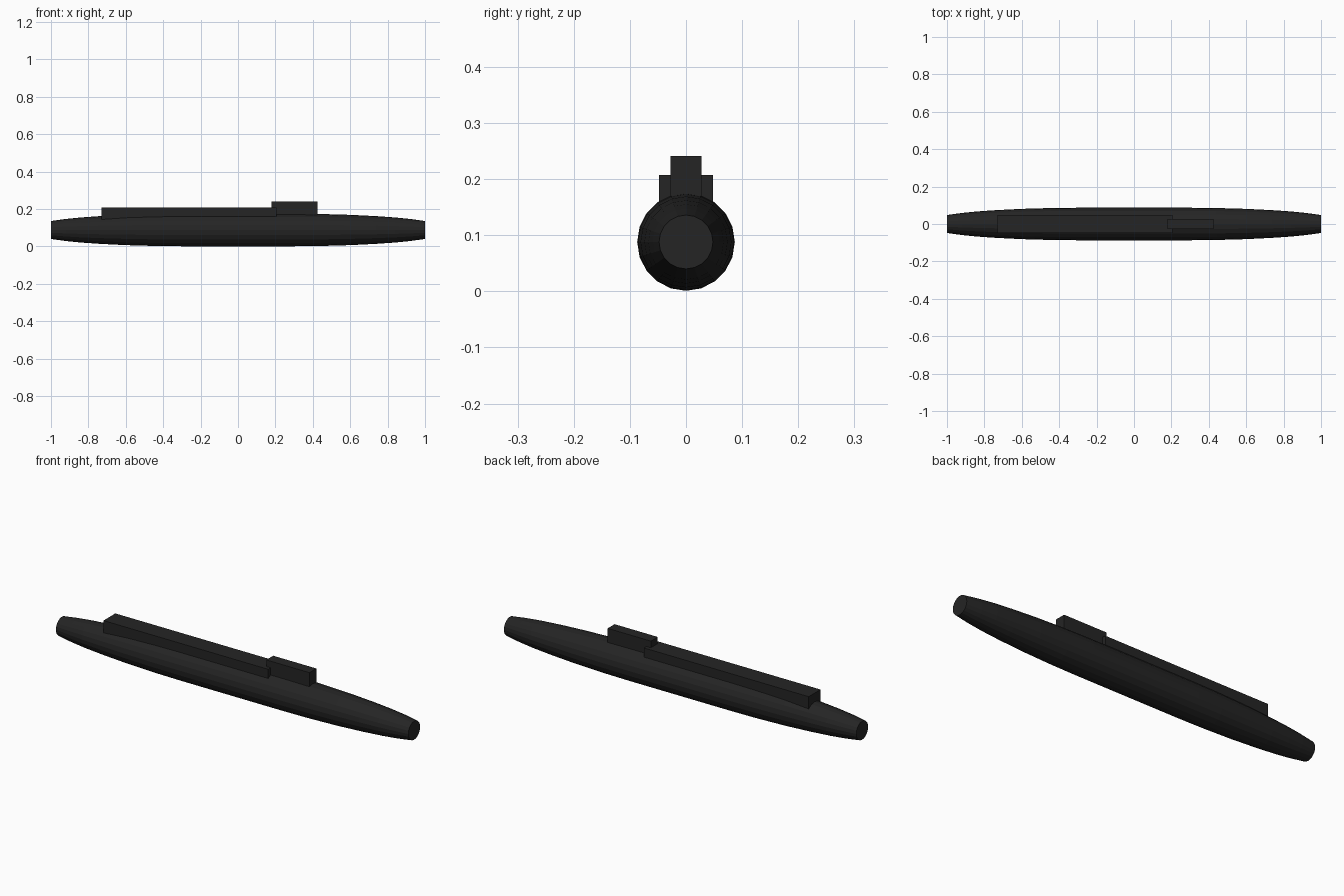
import bpy
import bmesh
import math

cube = bpy.data.objects.get("Cube")
if cube:
    bpy.data.objects.remove(cube, do_unlink=True)

# Single dark paint
paint = bpy.data.materials.new("charcoal_black")
paint.use_nodes = True
COLOR = (0.018, 0.018, 0.018, 1)
paint.diffuse_color = COLOR
paint.node_tree.nodes["Principled BSDF"].inputs["Base Color"].default_value = COLOR


def finish(name, bm):
    bmesh.ops.recalc_face_normals(bm, faces=bm.faces)
    mesh = bpy.data.meshes.new(name)
    bm.to_mesh(mesh)
    bm.free()
    mesh.materials.append(paint)
    obj = bpy.data.objects.new(name, mesh)
    bpy.context.collection.objects.link(obj)
    return obj


def box(name, x0, x1, half_width, z0, z1):
    bm = bmesh.new()
    bmesh.ops.create_cube(bm, size=1)
    for v in bm.verts:
        v.co.x = x1 if v.co.x > 0 else x0
        v.co.y = half_width if v.co.y > 0 else -half_width
        v.co.z = z1 if v.co.z > 0 else z0
    return finish(name, bm)


# Hull: lofted 20-sided rings with blunt ends, mirrored about the middle
SIDES, AXIS_Z = 20, 0.088
half = [(0.3, 0.087), (0.44, 0.0855), (0.6, 0.081), (0.74, 0.074),
        (0.84, 0.067), (0.92, 0.059), (1.0, 0.048)]
profile = [(-x, r) for x, r in reversed(half)] + half
bm = bmesh.new()
rings = []
for x, r in profile:
    angles = [2 * math.pi * i / SIDES for i in range(SIDES)]
    rings.append([bm.verts.new((x, r * math.cos(a), AXIS_Z + r * math.sin(a)))
                  for a in angles])
for a, b in zip(rings, rings[1:]):
    for i in range(SIDES):
        j = (i + 1) % SIDES
        bm.faces.new((a[i], a[j], b[j], b[i]))
bm.faces.new(rings[0])
bm.faces.new(rings[-1])
finish("hull", bm)

# Raised deck casing and conning tower, both sunk into the hull
box("deck_casing", -0.73, 0.205, 0.048, 0.12, 0.207)
box("conning_tower", 0.18, 0.425, 0.028, 0.12, 0.241)
